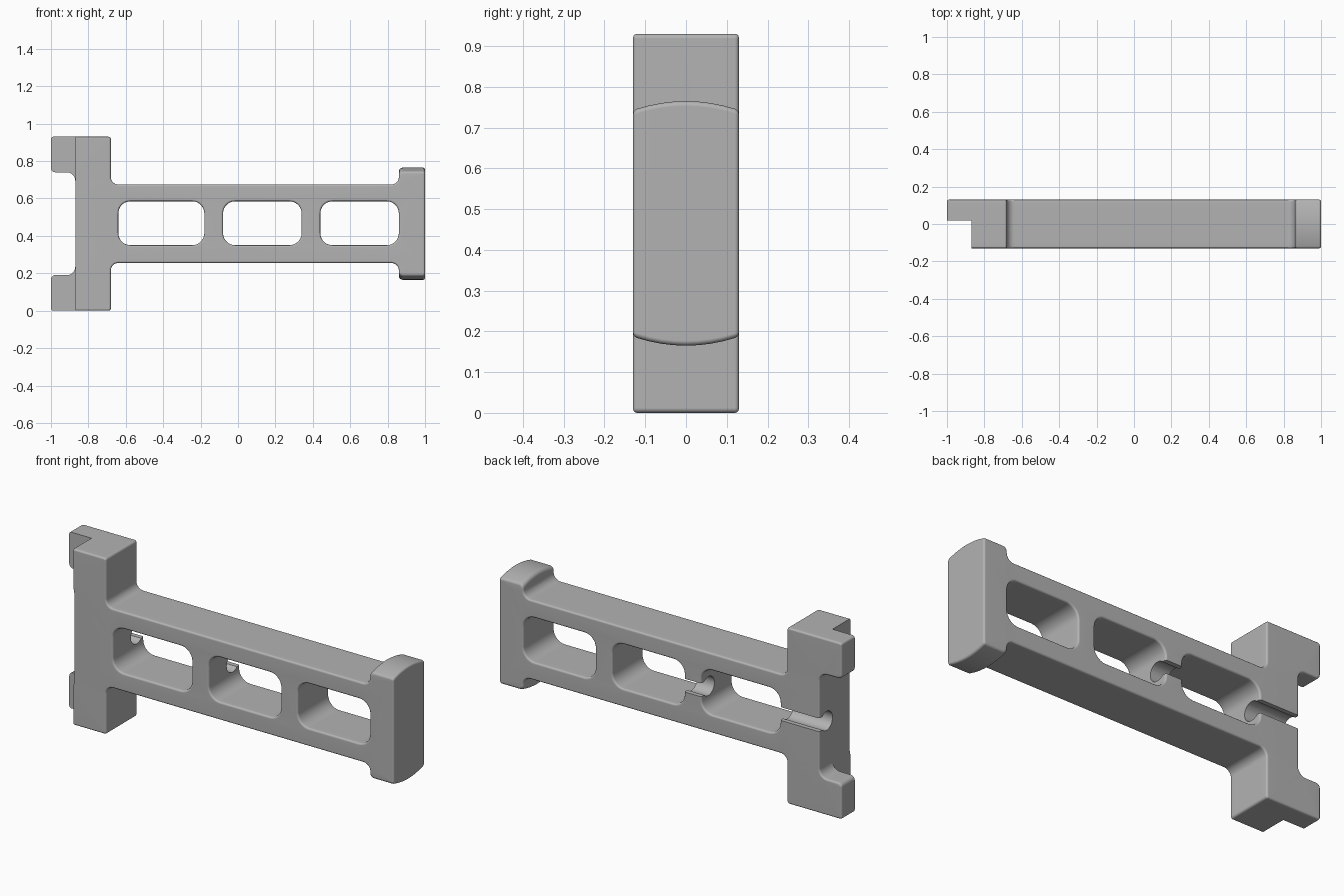
import bpy, bmesh, math
from mathutils import Vector

cube = bpy.data.objects.get("Cube")
if cube:
    bpy.data.objects.remove(cube)

HEIGHT, HALF = 0.93, 0.13
MID = HEIGHT / 2

grey = bpy.data.materials.new("plain grey")
grey.use_nodes = True
grey.diffuse_color = (0.45, 0.45, 0.45, 1)
grey.node_tree.nodes["Principled BSDF"].inputs["Base Color"].default_value = (0.45, 0.45, 0.45, 1)


def rounded(corners, steps=7):
    """Replace every (x, z, radius) corner by a tangent arc."""
    out = []
    for i, (x, z, r) in enumerate(corners):
        p = Vector((x, z))
        a = (Vector(corners[i - 1][:2]) - p).normalized()
        b = (Vector(corners[(i + 1) % len(corners)][:2]) - p).normalized()
        centre = p + (a + b) * r          # all corners are square
        for k in range(steps + 1):
            t = math.pi / 2 * k / steps
            out.append(centre - b * r * math.cos(t) - a * r * math.sin(t))
    return out


def inset(loop, d):
    """Move a closed loop sideways by d, to the left of its direction."""
    out = []
    for i, p in enumerate(loop):
        e1 = (p - loop[i - 1]).normalized()
        e2 = (loop[(i + 1) % len(loop)] - p).normalized()
        n = Vector((-e1.y - e2.y, e1.x + e2.x)).normalized()
        out.append(p + n * d / max(0.5, n.dot(Vector((-e1.y, e1.x)))))
    return out


def finish(bm, name):
    bmesh.ops.recalc_face_normals(bm, faces=bm.faces[:])
    mesh = bpy.data.meshes.new(name)
    bm.to_mesh(mesh)
    bm.free()
    mesh.materials.append(grey)
    obj = bpy.data.objects.new(name, mesh)
    bpy.context.collection.objects.link(obj)
    return obj


# Outline: foot column with clip tabs, beam and end cap, mirrored about mid height
upper = [(1, 0.765, 0.012), (0.86, 0.765, 0.022), (0.86, 0.675, 0.04), (-0.68, 0.675, 0.04),
         (-0.68, HEIGHT, 0.012), (-1, HEIGHT, 0.012), (-1, 0.74, 0.022), (-0.87, 0.74, 0.045)]
lower = [(x, HEIGHT - z, r) for x, z, r in reversed(upper)]
loops = [rounded(upper + lower)]

# Three windows, running the other way round as holes
for x0, x1 in ((-0.64, -0.18), (-0.08, 0.34), (0.44, 0.86)):
    z0, z1, r = 0.35, 0.585, 0.065
    loops.append(rounded([(x0, z0, r), (x0, z1, r), (x1, z1, r), (x1, z0, r)]))

# Depth stations with rounded rims front and back
RIM = 0.01
rim = [(-HALF + RIM * (1 - math.cos(t)), RIM * (1 - math.sin(t)))
       for t in (math.pi / 6 * k for k in range(4))]
walls = [(-0.09 + 0.03 * k, 0) for k in range(7)]
stations = rim + walls + [(-y, d) for y, d in reversed(rim)]


def crown(x, y, z):
    """Arch the top and bottom of the end cap across its depth."""
    if x > 0.85 and abs(z - MID) > 0.26:
        z -= math.copysign(0.022 * (y / HALF) ** 2, z - MID)
    return x, y, z


bm = bmesh.new()
ends = {0: [], len(stations) - 1: []}
for loop in loops:
    rings = [[bm.verts.new(crown(p.x, y, p.y)) for p in inset(loop, d)] for y, d in stations]
    n = len(loop)
    for ra, rb in zip(rings, rings[1:]):
        for i in range(n):
            bm.faces.new((ra[i], ra[(i + 1) % n], rb[(i + 1) % n], rb[i]))
    for s in ends:
        ends[s] += [bm.edges.get((rings[s][i], rings[s][(i + 1) % n])) for i in range(n)]
for edges in ends.values():
    bmesh.ops.triangle_fill(bm, use_beauty=True, use_dissolve=False, edges=edges)
body = finish(bm, "bracket_body")


def box(name, lo, hi):
    bm = bmesh.new()
    bmesh.ops.create_cube(bm, size=1)
    for v in bm.verts:
        v.co = [(a + b) / 2 + c * (b - a) for a, b, c in zip(lo, hi, v.co)]
    return finish(bm, name)


def rod(name, x0, x1, y, z, r):
    bm = bmesh.new()
    bmesh.ops.create_cone(bm, cap_ends=True, segments=40, radius1=r, radius2=r, depth=x1 - x0)
    for v in bm.verts:
        v.co = ((x0 + x1) / 2 + v.co.z, y + v.co.x, z + v.co.y)
    return finish(bm, name)


# Cutters: tab relief, cable grooves above and below, snap-in slot at the back
cutters = [
    box("tab_relief", (-1.1, -0.2, -0.1), (-0.87, 0.02, 1.1)),
    rod("top_groove", -1.1, 0.856, 0, 0.662, 0.055),
    rod("bottom_groove", -1.1, 0.856, 0, HEIGHT - 0.662, 0.055),
    rod("slot_bore", -1.1, 0.05, 0.07, MID, 0.05),
    box("slot_mouth", (-1.1, 0.07, MID - 0.035), (0.06, 0.2, MID + 0.035)),
]
bpy.ops.object.select_all(action="DESELECT")
bpy.context.view_layer.objects.active = body
body.select_set(True)
for cutter in cutters:
    cutter.hide_render = True
    mod = body.modifiers.new("cut", "BOOLEAN")
    mod.operation, mod.solver, mod.object = "DIFFERENCE", "EXACT", cutter
    bpy.ops.object.modifier_apply(modifier=mod.name)
    bpy.data.objects.remove(cutter)

# Smooth rounded parts, crisp edges
bpy.ops.object.shade_smooth_by_angle(angle=math.radians(35))
weighted = body.modifiers.new("flat_faces", "WEIGHTED_NORMAL")
weighted.keep_sharp = True
